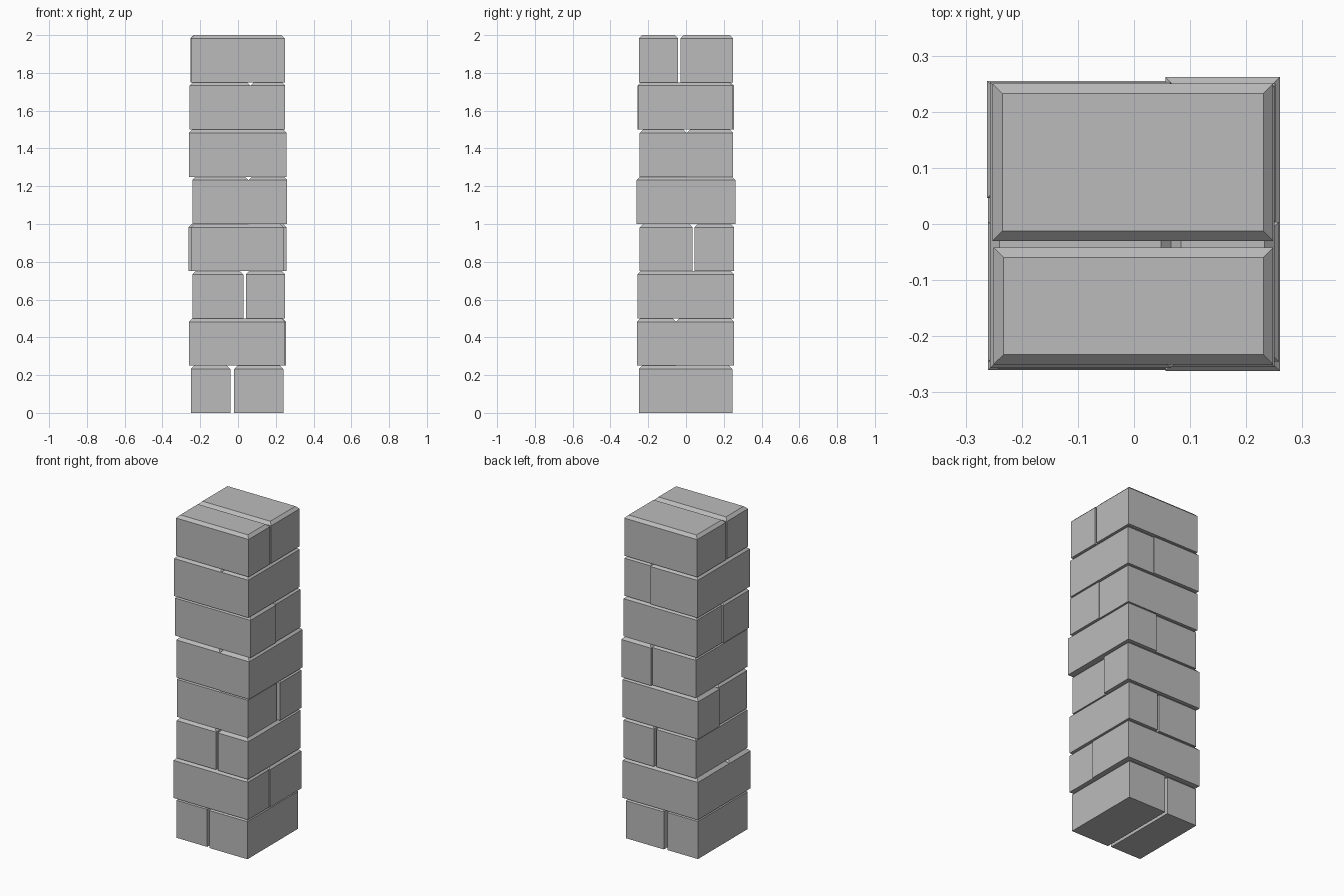
import bpy
import bmesh
from mathutils import Vector

if "Cube" in bpy.data.objects:
    bpy.data.objects.remove(bpy.data.objects["Cube"], do_unlink=True)

COURSE = 0.25
CHAMFER = 0.0175

stone = bpy.data.materials.new("grey_stone")
stone.use_nodes = True
colour = (0.5, 0.5, 0.5, 1)
stone.diffuse_color = colour
stone.node_tree.nodes["Principled BSDF"].inputs["Base Color"].default_value = colour


def block(name, x0, x1, y0, y1, z0):
    """Brick with chamfered top edges and square sides and base."""
    low, high = Vector((x0, y0, z0)), Vector((x1, y1, z0 + COURSE))
    bm = bmesh.new()
    bmesh.ops.create_cube(bm, size=1)
    for v in bm.verts:
        v.co = [(a + b) / 2 + c * (b - a) for a, b, c in zip(low, high, v.co)]
    top = [e for e in bm.edges if all(v.co.z > z0 + COURSE / 2 for v in e.verts)]
    bmesh.ops.bevel(bm, geom=top, offset=CHAMFER, segments=1, affect='EDGES')
    mesh = bpy.data.meshes.new(name)
    bm.to_mesh(mesh)
    bm.free()
    mesh.materials.append(stone)
    bpy.context.collection.objects.link(bpy.data.objects.new(name, mesh))


# Courses from the ground up: two blocks each, as x range then y range
courses = [
    ((-0.25, -0.04, -0.245, 0.24), (-0.02, 0.24, -0.25, 0.245)),
    ((-0.26, 0.25, -0.26, -0.053), (-0.26, 0.255, -0.053, 0.255)),
    ((-0.242, 0.028, -0.255, 0.25), (0.042, 0.25, -0.258, 0.255)),
    ((-0.248, 0.24, -0.245, 0.035), (-0.262, 0.256, 0.046, 0.255)),
    ((-0.242, 0.056, -0.258, 0.25), (0.056, 0.26, -0.262, 0.262)),
    ((-0.26, 0.258, -0.245, 0.004), (-0.25, 0.252, 0.004, 0.25)),
    ((-0.257, 0.066, -0.257, 0.253), (0.066, 0.25, -0.255, 0.246)),
    ((-0.25, 0.248, -0.25, -0.042), (-0.252, 0.248, -0.03, 0.25)),
]

# Odd courses split left to right, even ones front to back
for i, pair in enumerate(courses):
    sides = ("right", "left") if i % 2 == 0 else ("front", "back")
    for side, extents in zip(sides, pair):
        block(f"course_{i + 1}_{side}_block", *extents, i * COURSE)
